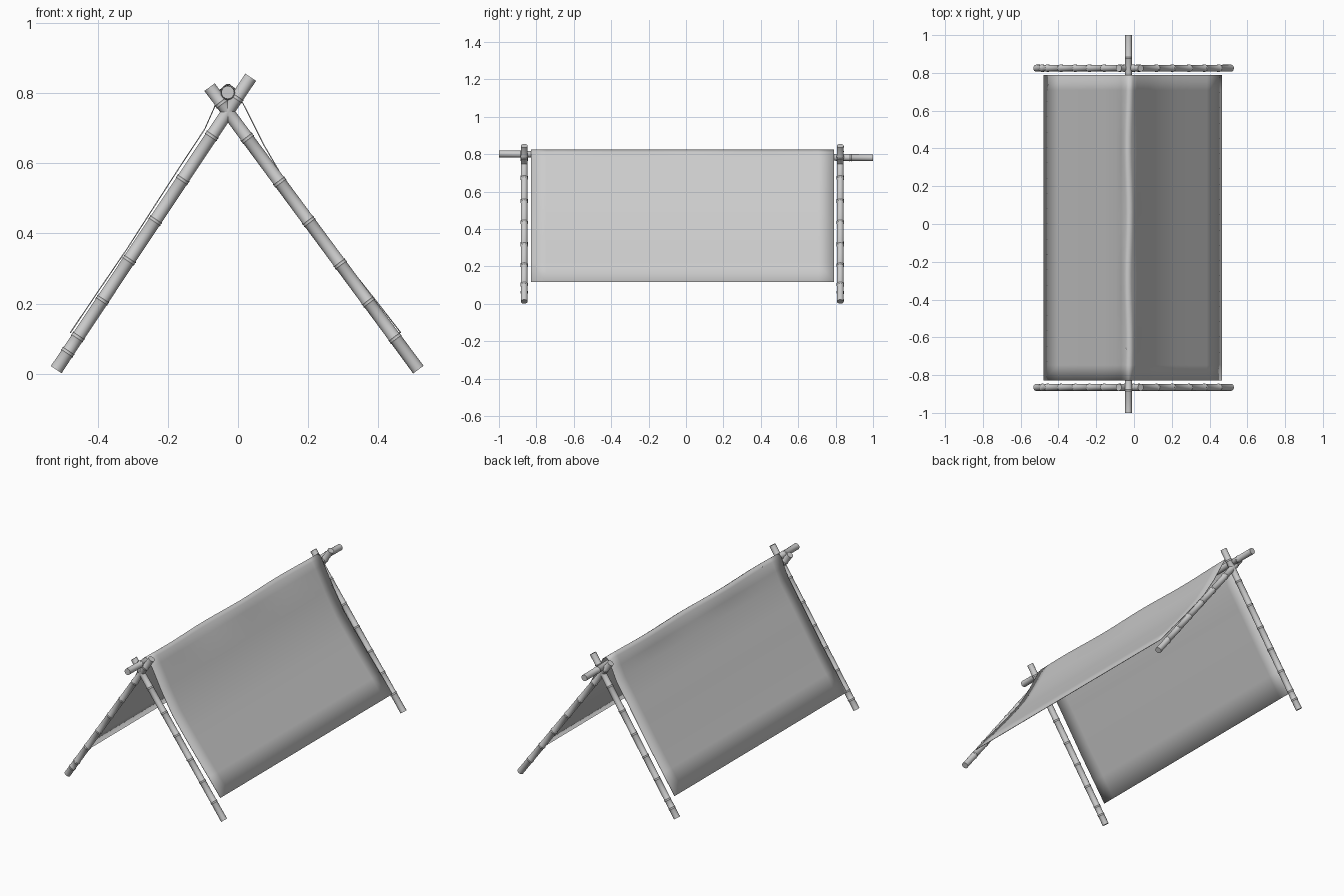
import bpy, bmesh, math
from mathutils import Vector

if "Cube" in bpy.data.objects:
    bpy.data.objects.remove(bpy.data.objects["Cube"])


def finish(name, bm, angle=None):
    bmesh.ops.recalc_face_normals(bm, faces=bm.faces)
    me = bpy.data.meshes.new(name)
    bm.to_mesh(me)
    bm.free()
    ob = bpy.data.objects.new(name, me)
    bpy.context.collection.objects.link(ob)
    bpy.ops.object.select_all(action='DESELECT')
    ob.select_set(True)
    bpy.context.view_layer.objects.active = ob
    if angle is None:
        bpy.ops.object.shade_smooth()
    else:
        bpy.ops.object.shade_smooth_by_angle(angle=math.radians(angle))
    return ob


def bamboo(name, a, b, radius, nodes, sides=16):
    """Capped round pole from a to b with raised rings at the node distances."""
    a, b = Vector(a), Vector(b)
    axis = b - a
    length = axis.length
    rot = axis.to_track_quat('Z', 'Y')
    prof = [(0, radius)]
    for d in nodes:
        prof += [(d - 0.008, radius * 0.97), (d - 0.004, radius * 1.09),
                 (d, radius * 0.99), (d + 0.004, radius * 1.09),
                 (d + 0.008, radius * 0.97)]
    prof.append((length, radius))
    bm = bmesh.new()
    rings = []
    for d, r in prof:
        rings.append([bm.verts.new(a + rot @ Vector((
            r * math.cos(2 * math.pi * i / sides),
            r * math.sin(2 * math.pi * i / sides), d))) for i in range(sides)])
    for p, q in zip(rings, rings[1:]):
        for i in range(sides):
            j = (i + 1) % sides
            bm.faces.new((p[i], p[j], q[j], q[i]))
    bm.faces.new(rings[0])
    bm.faces.new(rings[-1])
    return finish(name, bm, 50)


# crossed end poles, front and back
for side, y in (("front", -0.865), ("back", 0.825)):
    bamboo(side + "_left_leg", (-0.518, y, 0.012), (0.036, y, 0.845), 0.0185,
           [0.06, 0.112, 0.238, 0.375, 0.51, 0.65, 0.80, 0.93])
    bamboo(side + "_right_leg", (0.514, y, 0.012), (-0.081, y, 0.817), 0.0185,
           [0.112, 0.24, 0.375, 0.525, 0.665, 0.82, 0.945])

# ridge pole resting in the crossings
bamboo("ridge_pole", (-0.029, -1.0, 0.802), (-0.029, 1.0, 0.781), 0.0185,
       [0.12 + 0.22 * i for i in range(9)])

# draped cloth: profile swept along y with a slight ripple at the ridge
profile = [(-0.478, 0.117), (-0.40, 0.233), (-0.315, 0.358), (-0.24, 0.475),
           (-0.165, 0.591), (-0.095, 0.697), (-0.067, 0.76), (-0.048, 0.808),
           (-0.029, 0.825), (-0.010, 0.810), (0.013, 0.773), (0.075, 0.65),
           (0.147, 0.526), (0.22, 0.428), (0.30, 0.325), (0.385, 0.219),
           (0.464, 0.117)]
bm = bmesh.new()
rows = []
steps = 20
for k in range(steps + 1):
    y = -0.828 + 1.618 * k / steps
    row = []
    for x, z in profile:
        wave = 0.004 * math.sin(9 * y + 1) if z > 0.8 else 0
        row.append(bm.verts.new((x + wave, y, z)))
    rows.append(row)
for p, q in zip(rows, rows[1:]):
    for i in range(len(profile) - 1):
        bm.faces.new((p[i], p[i + 1], q[i + 1], q[i]))
cloth = finish("cloth_cover", bm)
sol = cloth.modifiers.new("thickness", 'SOLIDIFY')
sol.thickness = 0.003
sol.offset = 0
